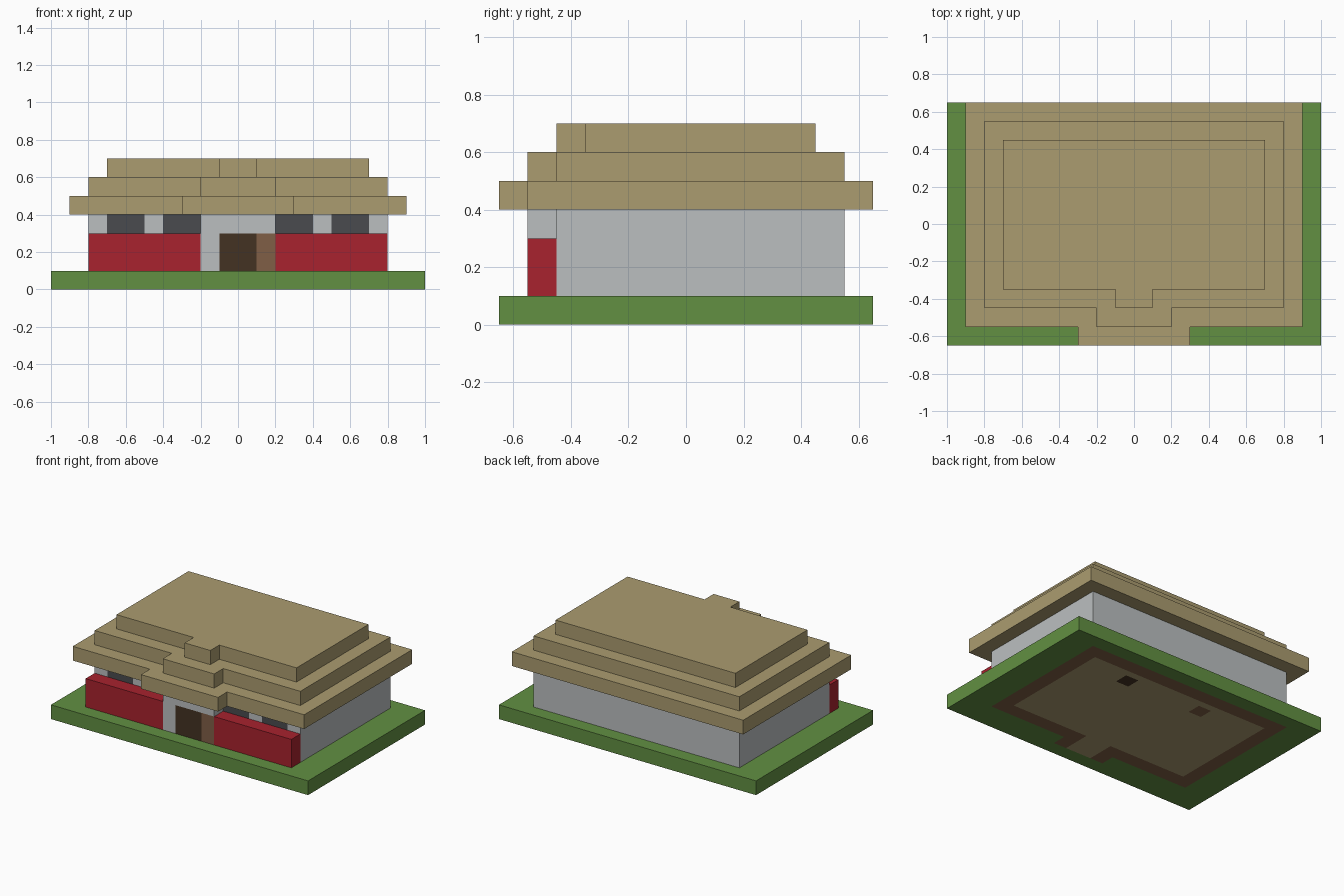
import bpy
import bmesh
from mathutils import Vector

cube = bpy.data.objects.get("Cube")
if cube:
    bpy.data.objects.remove(cube, do_unlink=True)


def material(name, rgb):
    """Flat material from 0-255 display values."""
    linear = [((c / 255 + 0.055) / 1.055) ** 2.4 for c in rgb] + [1.0]
    mat = bpy.data.materials.new(name)
    mat.use_nodes = True
    mat.diffuse_color = linear
    mat.node_tree.nodes["Principled BSDF"].inputs["Base Color"].default_value = linear
    return mat


GRASS = material("grass green", (98, 144, 66))
TAN = material("roof tan", (171, 156, 112))
WHITE = material("wall pale grey", (187, 191, 192))
RED = material("planter red", (168, 34, 46))
GLASS = material("window dark grey", (74, 75, 79))
BROWN = material("wood brown", (128, 95, 70))
DARK = material("door dark brown", (68, 50, 34))


def prism(name, outline, z0, z1, mats, cuts=None, rule=None):
    """Extrude an outline, slice it along cut planes, colour faces by a rule."""
    bm = bmesh.new()
    base = bm.faces.new([bm.verts.new((x, y, z0)) for x, y in outline])
    out = bmesh.ops.extrude_face_region(bm, geom=[base], use_keep_orig=True)
    top = [g for g in out["geom"] if isinstance(g, bmesh.types.BMVert)]
    bmesh.ops.translate(bm, verts=top, vec=(0, 0, z1 - z0))
    for axis, values in (cuts or {}).items():
        normal = Vector([float(axis == a) for a in "xyz"])
        for v in values:
            bmesh.ops.bisect_plane(bm, geom=bm.verts[:] + bm.edges[:] + bm.faces[:],
                                   plane_co=normal * v, plane_no=normal)
    bmesh.ops.recalc_face_normals(bm, faces=bm.faces[:])
    if rule:
        for f in bm.faces:
            f.material_index = mats.index(rule(f.calc_center_median(), f.normal))
    mesh = bpy.data.meshes.new(name)
    bm.to_mesh(mesh)
    bm.free()
    for m in mats:
        mesh.materials.append(m)
    obj = bpy.data.objects.new(name, mesh)
    bpy.context.collection.objects.link(obj)
    return obj


def rectangle(x0, x1, y0, y1):
    return [(x0, y0), (x1, y0), (x1, y1), (x0, y1)]


def porch_plan(w, front, back, porch):
    """Rectangle with a shallow porch step in the middle of the front."""
    step = front - 0.1
    return [(-w, front), (-porch, front), (-porch, step), (porch, step),
            (porch, front), (w, front), (w, back), (-w, back)]


# Lawn slab, with the floor plan showing on its underside
def lawn_rule(c, n):
    x, y = c.x, c.y
    if n.z > -0.5:
        return GRASS
    if 0.3 < x < 0.4 and 0.3 < y < 0.4:
        return DARK
    if -0.3 < x < -0.2 and 0.3 < y < 0.4:
        return BROWN
    if abs(x) < 0.7 and -0.35 < y < 0.45 or abs(x) < 0.1 and -0.55 < y < 0:
        return TAN
    if abs(x) < 0.8 and -0.45 < y < 0.55 or abs(x) < 0.2 and -0.55 < y < 0:
        return BROWN
    return GRASS


prism("lawn", rectangle(-1, 1, -0.65, 0.65), 0, 0.1, [GRASS, TAN, BROWN, DARK],
      {"x": [i / 10 for i in range(-8, 9)],
       "y": [-0.55, -0.45, -0.35, 0.3, 0.4, 0.45, 0.55]}, lawn_rule)


# Walls with windows, door and door frame as cut faces on the front
def wall_rule(c, n):
    x = abs(c.x)
    if n.y > -0.5:
        return WHITE
    if c.z > 0.3 and (0.2 < x < 0.4 or 0.5 < x < 0.7):
        return GLASS
    if c.z < 0.3 and x < 0.1:
        return DARK
    if c.z < 0.3 and 0.1 < c.x < 0.2:
        return BROWN
    return WHITE


marks = [0.1, 0.4, 0.5, 0.7]
prism("walls", porch_plan(0.8, -0.45, 0.55, 0.2), 0.1, 0.4, [WHITE, GLASS, DARK, BROWN],
      {"x": [s * m for s in (-1, 1) for m in marks], "z": [0.3]}, wall_rule)

# Planters on both sides of the porch
prism("left_planter", rectangle(0.2, 0.8, -0.55, -0.45), 0.1, 0.3, [RED])
prism("right_planter", rectangle(-0.8, -0.2, -0.55, -0.45), 0.1, 0.3, [RED])

# Stepped roof, each tier smaller than the one below
for i, name in enumerate(("lower", "middle", "upper")):
    d = i / 10
    prism(name + "_roof_tier", porch_plan(0.9 - d, -0.55 + d, 0.65 - d, 0.3 - d),
          0.4 + d, 0.5 + d, [TAN])
